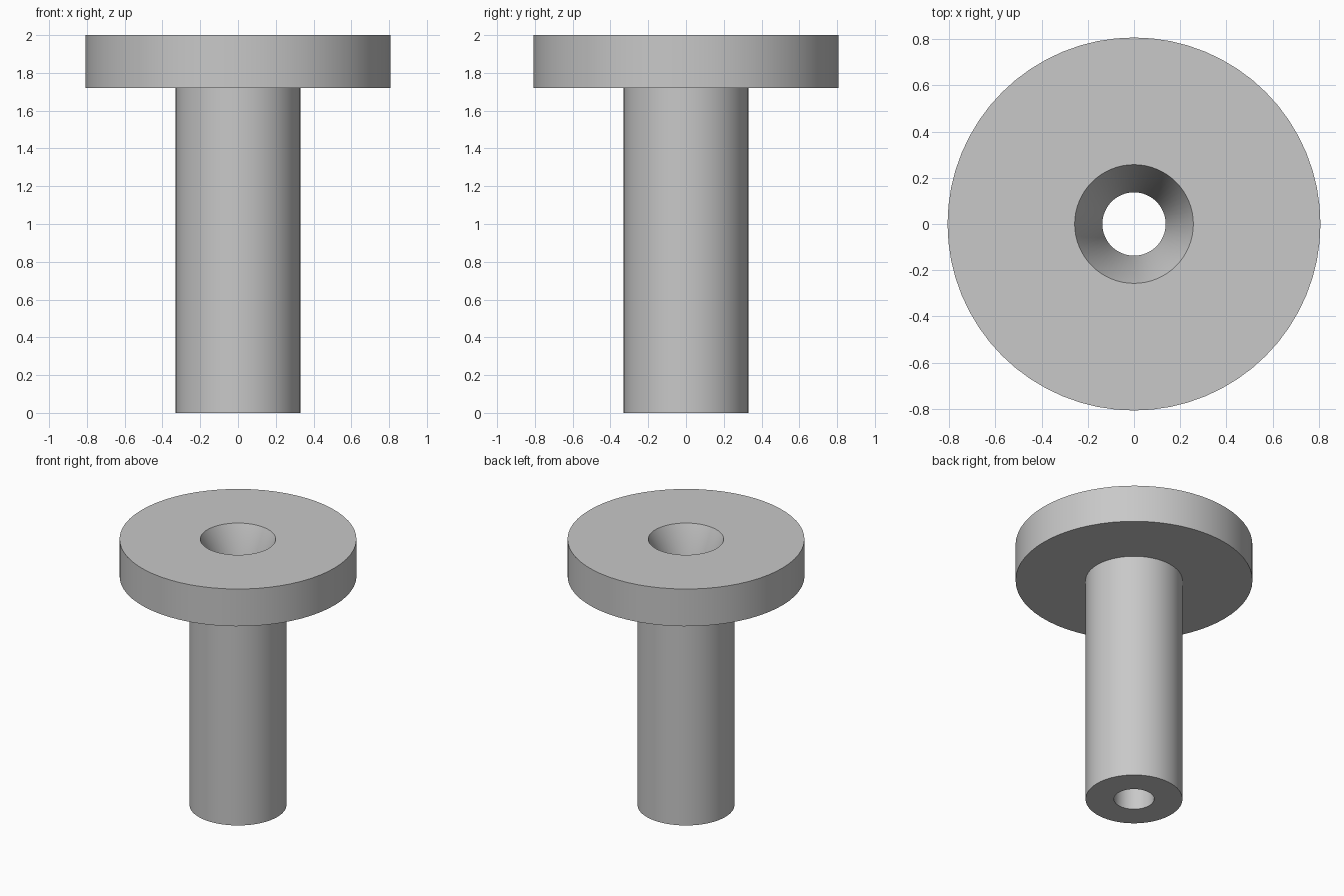
import bpy, bmesh, math

# Remove the default cube
cube = bpy.data.objects.get("Cube")
if cube:
    bpy.data.objects.remove(cube, do_unlink=True)

SEGMENTS = 64

# Plain grey material
grey = bpy.data.materials.new("plain grey")
grey.use_nodes = True
colour = (0.58, 0.58, 0.58, 1)
grey.diffuse_color = colour
grey.node_tree.nodes["Principled BSDF"].inputs["Base Color"].default_value = colour

# Closed half section (radius, height): shaft, flange, tapered mouth, through bore
BORE, MOUTH, SHAFT, FLANGE = 0.137, 0.257, 0.33, 0.807
UNDERSIDE, TOP = 1.72, 2.0
profile = [(BORE, 0), (SHAFT, 0), (SHAFT, UNDERSIDE), (FLANGE, UNDERSIDE),
           (FLANGE, TOP), (MOUTH, TOP), (BORE, UNDERSIDE)]

# Turn the section around the vertical axis
bm = bmesh.new()
verts = [bm.verts.new((r, 0, z)) for r, z in profile]
edges = [bm.edges.new((a, b)) for a, b in zip(verts, verts[1:] + verts[:1])]
bmesh.ops.spin(bm, geom=verts + edges, cent=(0, 0, 0), axis=(0, 0, 1),
               angle=math.tau, steps=SEGMENTS, use_merge=True)
bmesh.ops.remove_doubles(bm, verts=bm.verts, dist=0.0001)
bmesh.ops.recalc_face_normals(bm, faces=bm.faces)
mesh = bpy.data.meshes.new("flanged_bushing")
bm.to_mesh(mesh)
bm.free()
mesh.materials.append(grey)

bushing = bpy.data.objects.new("flanged_bushing", mesh)
bpy.context.collection.objects.link(bushing)

# Smooth walls, crisp rims
bpy.ops.object.select_all(action="DESELECT")
bushing.select_set(True)
bpy.context.view_layer.objects.active = bushing
bpy.ops.object.shade_smooth_by_angle(angle=math.radians(30))
